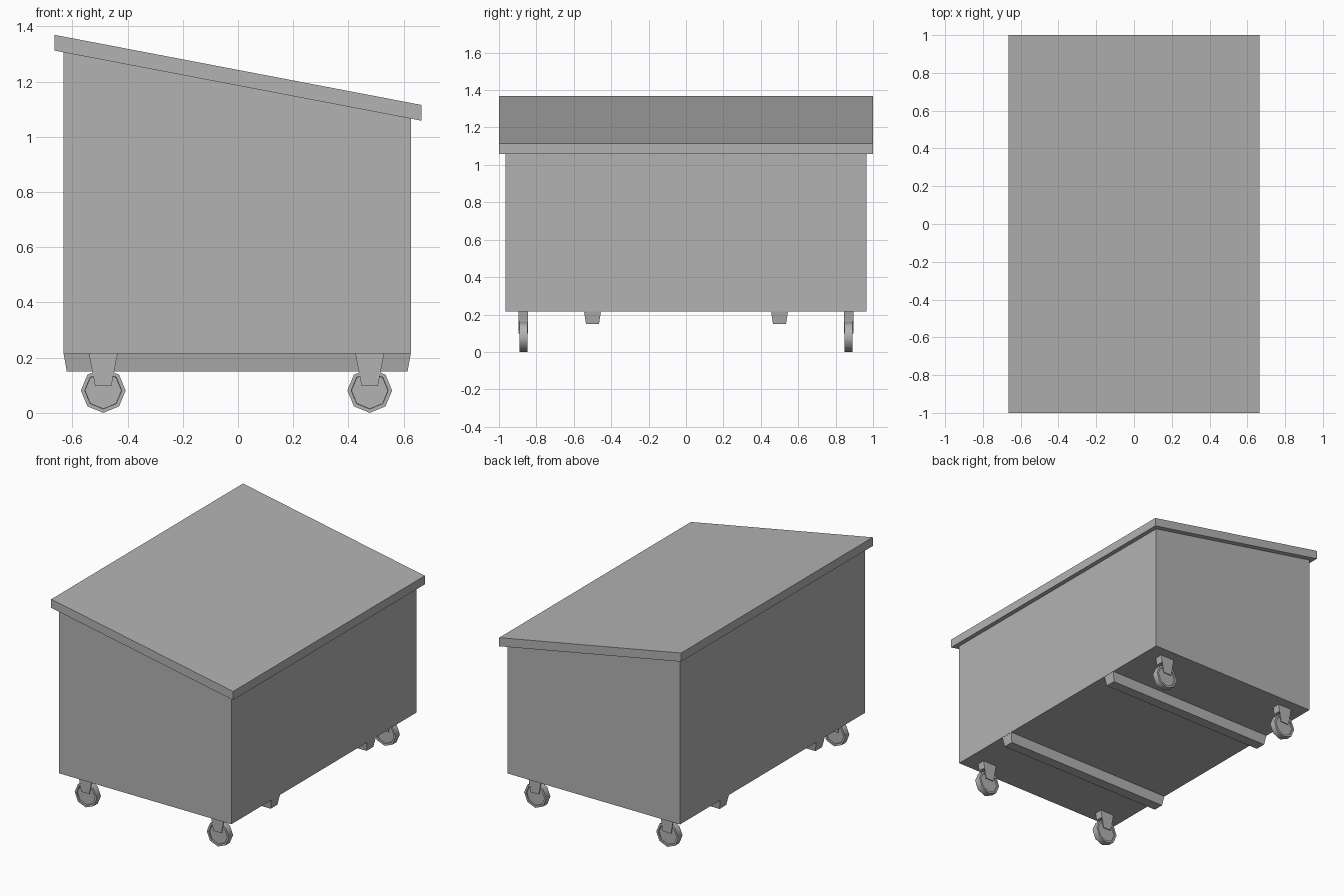
import bpy, bmesh, math
from mathutils import Matrix

if "Cube" in bpy.data.objects:
    bpy.data.objects.remove(bpy.data.objects["Cube"])

GREY = (0.45, 0.45, 0.45, 1)
grey = bpy.data.materials.new("plain_grey")
grey.use_nodes = True
grey.diffuse_color = GREY
grey.node_tree.nodes["Principled BSDF"].inputs["Base Color"].default_value = GREY


def finish(name, bm, location=(0, 0, 0)):
    """Turn a bmesh into a named object."""
    bmesh.ops.recalc_face_normals(bm, faces=bm.faces)
    mesh = bpy.data.meshes.new(name)
    bm.to_mesh(mesh)
    bm.free()
    mesh.materials.append(grey)
    obj = bpy.data.objects.new(name, mesh)
    obj.location = location
    bpy.context.collection.objects.link(obj)
    return obj


def prism(bm, profile, y0, y1):
    """Extrude an (x, z) outline from y0 to y1."""
    face = bm.faces.new([bm.verts.new((x, y0, z)) for x, z in profile])
    new = bmesh.ops.extrude_face_region(bm, geom=[face])["geom"]
    verts = [v for v in new if isinstance(v, bmesh.types.BMVert)]
    bmesh.ops.translate(bm, verts=verts, vec=(0, y1 - y0, 0))


BASE = 0.215
LID_X, LID_DEPTH = 0.664, 0.057
BODY_X0, BODY_X1, BODY_Y = -0.632, 0.627, 0.965


def lid_top(x):
    return 1.242 - 0.191 * x


def lid_under(x):
    return lid_top(x) - LID_DEPTH


# Box body with a sloping top edge
bm = bmesh.new()
prism(bm, [(BODY_X0, BASE), (BODY_X1, BASE),
           (BODY_X1, lid_under(BODY_X1)), (BODY_X0, lid_under(BODY_X0))], -BODY_Y, BODY_Y)
finish("body", bm)

# Overhanging sloped lid
bm = bmesh.new()
prism(bm, [(-LID_X, lid_under(-LID_X)), (LID_X, lid_under(LID_X)),
           (LID_X, lid_top(LID_X)), (-LID_X, lid_top(-LID_X))], -1, 1)
finish("lid", bm)

# Tapered runners under the floor
for side, y in (("front", -0.5), ("back", 0.5)):
    bm = bmesh.new()
    bmesh.ops.create_cube(bm, size=1)
    for v in bm.verts:
        low = v.co.z < 0
        v.co.x *= 1.234 if low else 1.257
        v.co.y *= 0.07 if low else 0.09
        v.co.z = 0.15 if low else BASE
    finish(side + "_runner", bm, (-0.003, y, 0))


def fork_outline(z0, z1):
    half = lambda z: 0.03 + 0.022 * (z - 0.1) / (BASE - 0.1)
    return [(-half(z0), z0), (half(z0), z0), (half(z1), z1), (-half(z1), z1)]


# Casters: forked bracket and eight-sided wheel with recessed sides
RADIUS = 0.081
for end, y in (("front", -0.87), ("back", 0.87)):
    for side, x in (("right", -0.488), ("left", 0.477)):
        name = f"{end}_{side}_caster"
        bm = bmesh.new()
        prism(bm, fork_outline(0.168, BASE), -0.0265, 0.0265)
        for s in (-1, 1):
            prism(bm, fork_outline(0.098, 0.168), s * 0.0215, s * 0.0265)
        finish(name + "_fork", bm, (x, y, 0))

        bm = bmesh.new()
        bmesh.ops.create_cone(bm, cap_ends=True, segments=8, radius1=RADIUS,
                              radius2=RADIUS, depth=0.043,
                              matrix=Matrix.Rotation(math.pi / 2, 4, "X"))
        caps = [f for f in bm.faces if len(f.verts) == 8]
        bmesh.ops.inset_individual(bm, faces=caps, thickness=0.014)
        bmesh.ops.inset_individual(bm, faces=caps, thickness=0.001, depth=-0.008)
        wheel = finish(name + "_wheel", bm, (x, y, RADIUS))
        bpy.ops.object.select_all(action="DESELECT")
        wheel.select_set(True)
        bpy.context.view_layer.objects.active = wheel
        bpy.ops.object.shade_smooth_by_angle(angle=math.radians(50))
